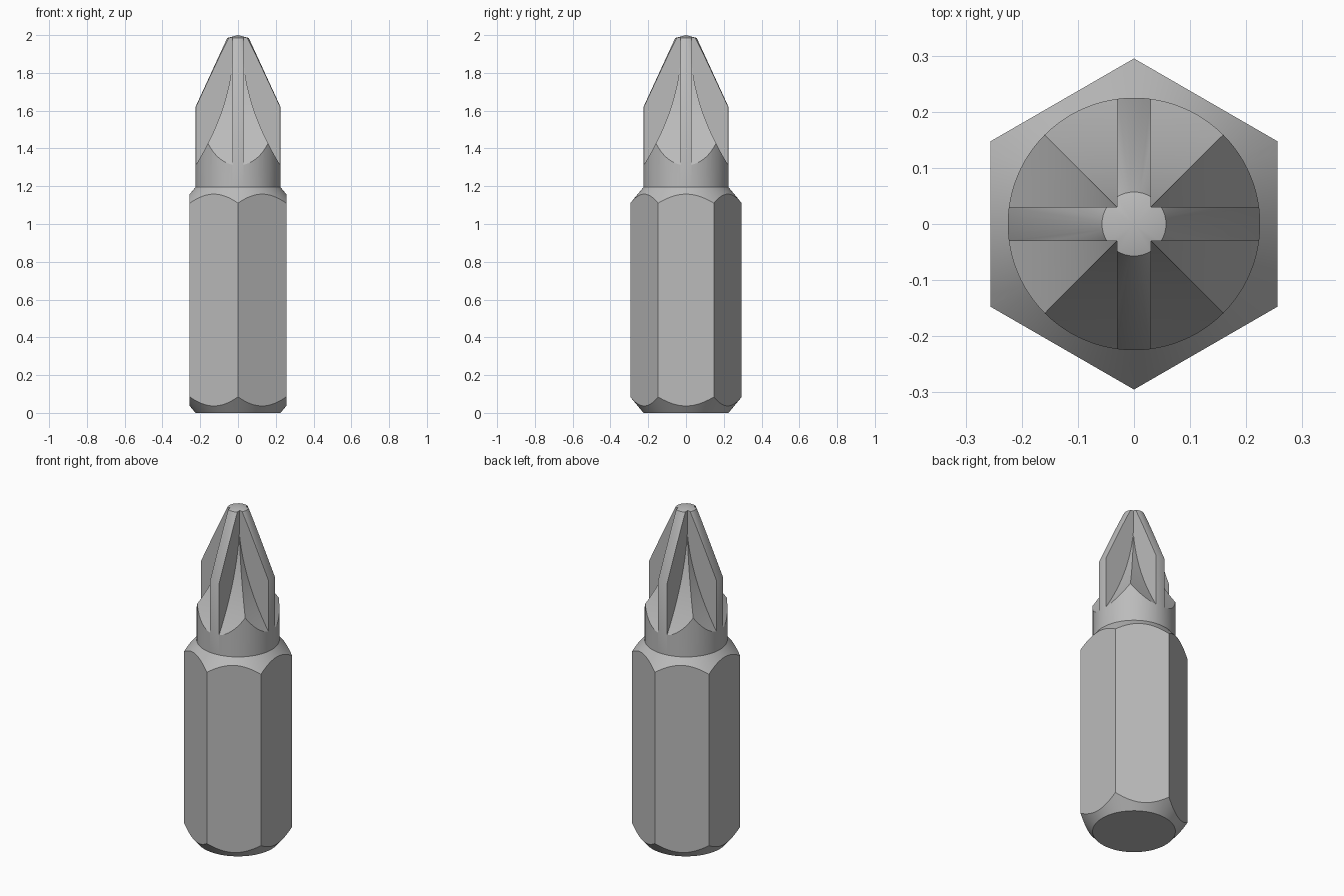
import bpy, bmesh, math

cube = bpy.data.objects.get("Cube")
if cube:
    bpy.data.objects.remove(cube, do_unlink=True)

steel = bpy.data.materials.new("steel_grey")
steel.use_nodes = True
steel.diffuse_color = (0.5, 0.5, 0.5, 1)
steel.node_tree.nodes["Principled BSDF"].inputs["Base Color"].default_value = (0.5, 0.5, 0.5, 1)


def loft(name, rings):
    """Closed solid through a stack of rings with equal point counts."""
    bm = bmesh.new()
    loops = [[bm.verts.new(p) for p in ring] for ring in rings]
    for a, b in zip(loops, loops[1:]):
        for i in range(len(a)):
            j = (i + 1) % len(a)
            bm.faces.new((a[i], a[j], b[j], b[i]))
    bm.faces.new(loops[0][::-1])
    bm.faces.new(loops[-1])
    bmesh.ops.remove_doubles(bm, verts=bm.verts, dist=1e-6)
    bmesh.ops.recalc_face_normals(bm, faces=bm.faces)
    mesh = bpy.data.meshes.new(name)
    bm.to_mesh(mesh)
    bm.free()
    mesh.materials.append(steel)
    obj = bpy.data.objects.new(name, mesh)
    bpy.context.collection.objects.link(obj)
    return obj


def polygon(sides, r, z, turn=0.0):
    return [(r * math.cos(turn + math.tau * i / sides),
             r * math.sin(turn + math.tau * i / sides), z) for i in range(sides)]


def lathe(name, profile, sides=96):
    return loft(name, [polygon(sides, r, z) for r, z in profile])


def rectangle(hx, hy, z):
    return [(-hx, -hy, z), (hx, -hy, z), (hx, hy, z), (-hx, hy, z)]


def combine(obj, other, operation):
    mod = obj.modifiers.new(operation.lower(), "BOOLEAN")
    mod.operation, mod.solver, mod.object = operation, "EXACT", other
    bpy.context.view_layer.objects.active = obj
    bpy.ops.object.modifier_apply(modifier=mod.name)
    bpy.data.objects.remove(other, do_unlink=True)


def smooth(obj):
    bpy.ops.object.select_all(action="DESELECT")
    obj.select_set(True)
    bpy.context.view_layer.objects.active = obj
    bpy.ops.object.shade_smooth_by_angle(angle=math.radians(28))


# Hexagonal shank with turned chamfers at both ends
shank = loft("hex_shank", [polygon(6, 0.295, z, math.pi / 2) for z in (-0.1, 1.3)])
combine(shank, lathe("shank_chamfer", [(0.225, 0), (0.297, 0.087), (0.297, 1.108), (0.225, 1.195)]),
        "INTERSECT")
smooth(shank)

# Square core whose four sides sweep inwards in a concave curve
rings = []
steps = 24
for i in range(steps + 1):
    t = -0.12 + 0.675 * i / steps
    half = 0.225 - 0.62 * t + 0.48 * t * t
    rings.append(rectangle(half, half, 1.31 + t))
tip = loft("cross_tip", rings)

# Four thin wings, as two crossing plates
for hx, hy in ((0.3, 0.03), (0.03, 0.3)):
    combine(tip, loft("wing_plate", [rectangle(hx, hy, z) for z in (1.25, 2.1)]), "UNION")

# Turned outline: collar, taper and shallow point
combine(tip, lathe("tip_outline", [(0.225, 1.192), (0.225, 1.62), (0.057, 1.985), (0, 2.0)]),
        "INTERSECT")
smooth(tip)
